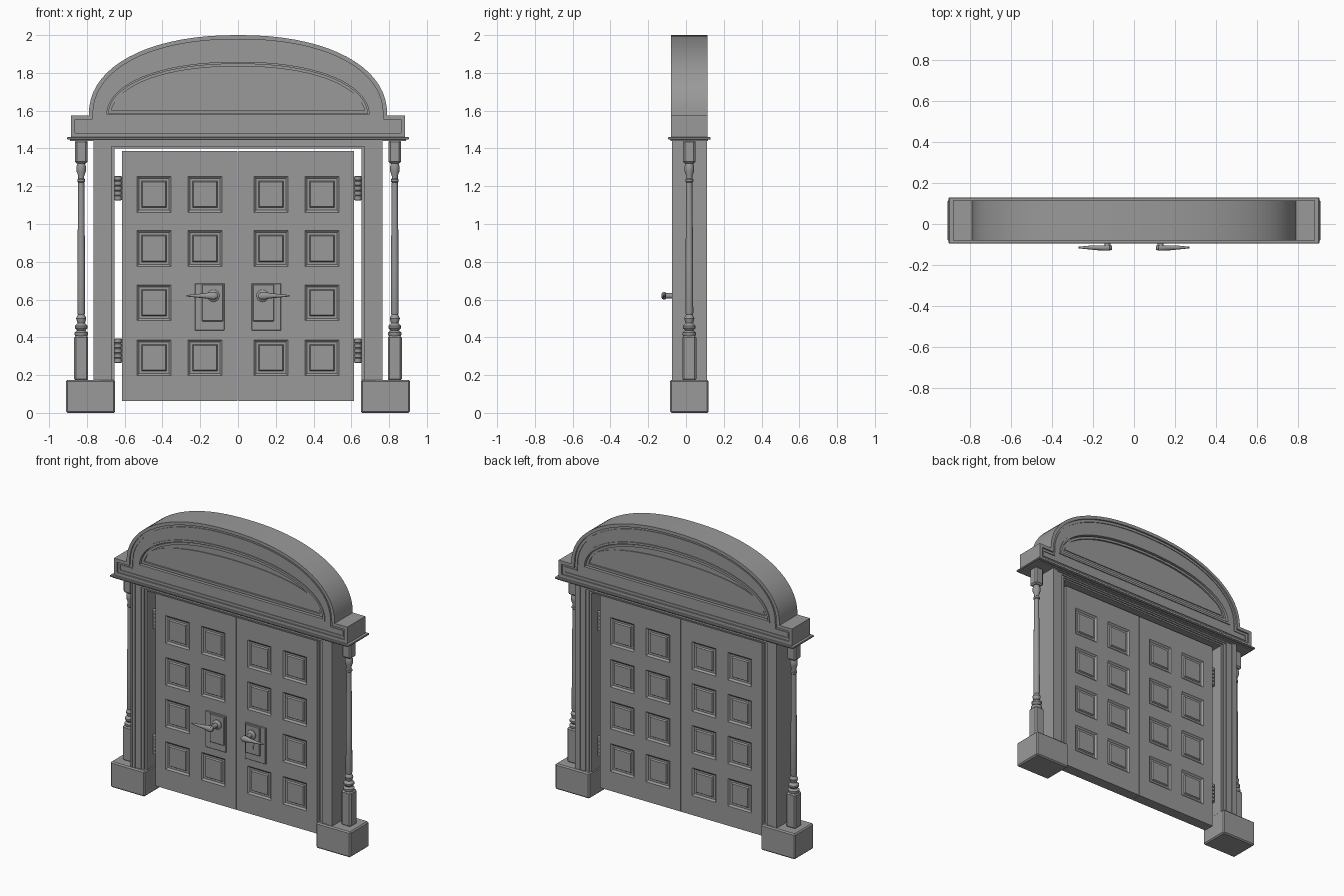
import bpy, bmesh, math
from mathutils import Vector, Matrix

if "Cube" in bpy.data.objects:
    bpy.data.objects.remove(bpy.data.objects["Cube"])

YC = 0.0175  # middle plane of the wall thickness
stone = bpy.data.materials.new("plain_grey")
stone.use_nodes = True
GREY = (0.32, 0.32, 0.32, 1)
stone.diffuse_color = GREY
stone.node_tree.nodes["Principled BSDF"].inputs["Base Color"].default_value = GREY


def finish(name, bm, smooth=False, bevel=0):
    bmesh.ops.recalc_face_normals(bm, faces=bm.faces)
    mesh = bpy.data.meshes.new(name)
    bm.to_mesh(mesh)
    bm.free()
    mesh.materials.append(stone)
    ob = bpy.data.objects.new(name, mesh)
    bpy.context.collection.objects.link(ob)
    if bevel:
        mod = ob.modifiers.new("bevel", "BEVEL")
        mod.width, mod.segments = bevel, 1
    if smooth:
        bpy.ops.object.select_all(action="DESELECT")
        ob.select_set(True)
        bpy.context.view_layer.objects.active = ob
        bpy.ops.object.shade_smooth_by_angle(angle=math.radians(35))
    return ob


def box(name, x, y, z, bevel=0):
    bm = bmesh.new()
    bmesh.ops.create_cube(bm, size=1)
    for v in bm.verts:
        v.co = [lo + (c + 0.5) * (hi - lo) for c, (lo, hi) in zip(v.co, (x, y, z))]
    return finish(name, bm, bevel=bevel)


def slab(name, pts, half, inner=None):
    """Extrude an x-z outline through the wall; an inner outline makes it a ring."""
    bm = bmesh.new()
    loops = [[bm.verts.new((x, YC - half, z)) for x, z in p] for p in (pts, inner) if p]
    if inner:
        a, b = loops
        n = len(a)
        for i in range(n):
            j = (i + 1) % n
            bm.faces.new((a[i], a[j], b[j], b[i]))
    else:
        bm.faces.new(loops[0])
    out = bmesh.ops.extrude_face_region(bm, geom=bm.faces[:])["geom"]
    for v in out:
        if isinstance(v, bmesh.types.BMVert):
            v.co.y = YC + half
    return finish(name, bm, smooth=True)


def offset(pts, d):
    """Move a counter-clockwise outline inwards with mitred corners."""
    res = []
    for i, p in enumerate(pts):
        p, a, b = Vector(p), Vector(pts[i - 1]), Vector(pts[(i + 1) % len(pts)])
        u, w = (p - a).normalized(), (b - p).normalized()
        n1, n2 = Vector((-u.y, u.x)), Vector((-w.y, w.x))
        m = (n1 + n2) / (1 + n1.dot(n2))
        res.append(tuple(p + m * d))
    return res


def arch(hw, z0, h, n=2.2, k=36):
    """Flattened arch from right to left."""
    res = []
    for i in range(k + 1):
        t = math.pi * i / k
        c, s = math.cos(t), max(math.sin(t), 0)
        res.append((math.copysign(abs(c) ** (2 / n), c) * hw, z0 + s ** (2 / n) * h))
    return res


def lathe(name, prof, origin, axis="Z", seg=16):
    """Spin a (radius, height) profile about an axis."""
    bm = bmesh.new()
    rings = [[bm.verts.new((r * math.cos(i * math.tau / seg), r * math.sin(i * math.tau / seg), h))
              for i in range(seg)] for r, h in prof]
    for a, b in zip(rings, rings[1:]):
        for i in range(seg):
            j = (i + 1) % seg
            bm.faces.new((a[i], a[j], b[j], b[i]))
    bm.faces.new(rings[0])
    bm.faces.new(rings[-1])
    turn = {"Z": Matrix(), "X": Matrix.Rotation(math.pi / 2, 4, "Y"),
            "-X": Matrix.Rotation(-math.pi / 2, 4, "Y"), "-Y": Matrix.Rotation(math.pi / 2, 4, "X")}[axis]
    bm.transform(Matrix.Translation(origin) @ turn)
    return finish(name, bm, smooth=True)


# Pediment: band, arched ring, raised rim following the whole outline
outline = [(-0.885, 1.46), (0.885, 1.46), (0.885, 1.575)] + arch(0.79, 1.575, 0.425) + [(-0.885, 1.575)]
opening = arch(0.71, 1.565, 0.305)
box("pediment_band", (-0.88, 0.88), (YC - 0.087, YC + 0.087), (1.46, 1.57))
slab("pediment_arch", arch(0.785, 1.565, 0.43), 0.087, opening)
slab("pediment_rim", outline, 0.0975, offset(outline, 0.022))
inner_rim = offset(outline, 0.036)
slab("pediment_inner_bead", inner_rim, 0.092, offset(inner_rim, 0.006))

# Tympanum with trims and a raised panel
slab("tympanum", opening, 0.07)
slab("tympanum_outer_trim", opening, 0.093, offset(opening, 0.014))
trim = offset(opening, 0.02)
slab("tympanum_inner_trim", trim, 0.082, offset(trim, 0.016))
slab("tympanum_panel", arch(0.655, 1.62, 0.17), 0.076)

# Cornice
box("cornice_plate", (-0.905, 0.905), (YC - 0.1125, YC + 0.1125), (1.447, 1.46), 0.003)
box("cornice_fillet", (-0.89, 0.89), (YC - 0.1, YC + 0.1), (1.44, 1.448))

# Stepped door frame, each step nested in the next
for i, (xi, xo, zi, half) in enumerate([(0.655, 0.67, 1.4, 0.07), (0.67, 0.69, 1.41, 0.078),
                                        (0.69, 0.73, 1.42, 0.085), (0.73, 0.75, 1.43, 0.09),
                                        (0.75, 0.765, 1.435, 0.0925)]):
    zt = 1.442
    slab(f"door_frame_step_{i + 1}", [(xi, 0.17), (xo, 0.17), (xo, zt), (-xo, zt), (-xo, 0.17),
                                      (-xi, 0.17), (-xi, zi), (xi, zi)], half)

# Side parts
column_profile = [(0.028, 0.4), (0.036, 0.415), (0.036, 0.425), (0.022, 0.435), (0.034, 0.45),
                  (0.034, 0.46), (0.02, 0.475), (0.027, 0.5), (0.018, 0.52), (0.021, 0.53),
                  (0.02, 0.8), (0.016, 1.22), (0.021, 1.225), (0.021, 1.235), (0.016, 1.24),
                  (0.016, 1.255), (0.025, 1.28), (0.025, 1.305), (0.018, 1.325)]
for s, side in ((-1, "right"), (1, "left")):
    def span(a, b):
        return tuple(sorted((s * a, s * b)))
    box(f"{side}_plinth", span(0.65, 0.91), (YC - 0.1025, YC + 0.1025), (0, 0.175), 0.008)
    box(f"{side}_column_pedestal", span(0.793, 0.867), (YC - 0.037, YC + 0.037), (0.17, 0.41), 0.01)
    box(f"{side}_column_capital", span(0.797, 0.863), (YC - 0.033, YC + 0.033), (1.32, 1.445), 0.01)
    lathe(f"{side}_column_shaft", column_profile, (s * 0.83, YC, 0))

    # Hinges made of stacked knuckles
    for level, z in (("lower", 0.33), ("upper", 1.19)):
        knuckles = []
        for k in range(5):
            b = z - 0.065 + k * 0.026
            knuckles += [(0.014, b), (0.02, b + 0.003), (0.02, b + 0.022), (0.014, b + 0.025)]
        lathe(f"{side}_{level}_hinge", knuckles, (s * 0.635, YC, 0), seg=12)
        box(f"{side}_{level}_hinge_leaf", span(0.61, 0.66), (YC - 0.004, YC + 0.004), (z - 0.06, z + 0.06))

    # Door leaf: a grid whose panel cells are sunk with a raised centre
    half = 0.037
    xs = [0.002, 0.085, 0.265, 0.355, 0.535, 0.613]
    zs = [0.063]
    for c in (0.292, 0.583, 0.87, 1.157):
        zs += [c - 0.095, c + 0.095]
    zs.append(1.387)
    bm = bmesh.new()
    panels = []
    for d in (-1, 1):
        grid = [[bm.verts.new((s * x, YC + d * half, z)) for x in xs] for z in zs]
        for r in range(len(zs) - 1):
            for c in range(len(xs) - 1):
                f = bm.faces.new((grid[r][c], grid[r][c + 1], grid[r + 1][c + 1], grid[r + 1][c]))
                lock_cell = d < 0 and c == 1 and r == 3
                if r % 2 and c % 2 and not lock_cell:
                    panels.append(f)
    edges = [e for e in bm.edges if e.is_boundary]
    bmesh.ops.bridge_loops(bm, edges=edges)
    bmesh.ops.recalc_face_normals(bm, faces=bm.faces)
    for thick, depth in ((0.016, -0.01), (0.018, 0), (0.008, 0.009)):
        bmesh.ops.inset_individual(bm, faces=panels, thickness=thick, depth=depth)
    finish(f"{side}_door", bm)

    # Lock plate, rose, neck and lever
    front = YC - half
    box(f"{side}_lock_panel", span(0.072, 0.228), (front - 0.008, front + 0.01), (0.437, 0.685), 0.002)
    box(f"{side}_lock_plate", span(0.08, 0.19), (front - 0.018, front), (0.485, 0.68), 0.003)
    lathe(f"{side}_handle_neck", [(0.032, 0), (0.032, 0.024), (0.024, 0.03), (0.015, 0.034),
                                  (0.014, 0.09), (0.019, 0.098), (0.012, 0.108)],
          (s * 0.13, front, 0.62), "-Y")
    lever = lathe(f"{side}_handle_lever", [(0.011, -0.022), (0.02, -0.01), (0.02, 0.012), (0.014, 0.04),
                                           (0.009, 0.09), (0.004, 0.142)],
                  (s * 0.13, -0.115, 0.62), "X" if s > 0 else "-X", seg=12)
    for v in lever.data.vertices:
        v.co.y = max(-0.13, min(-0.105, v.co.y))

# Keyhole on the left leaf
lathe("keyhole_eye", [(0.015, 0), (0.015, 0.021)], (0.135, YC - 0.037, 0.56), "-Y", 12)
box("keyhole_slot", (0.128, 0.142), (YC - 0.058, YC - 0.05), (0.52, 0.56))
